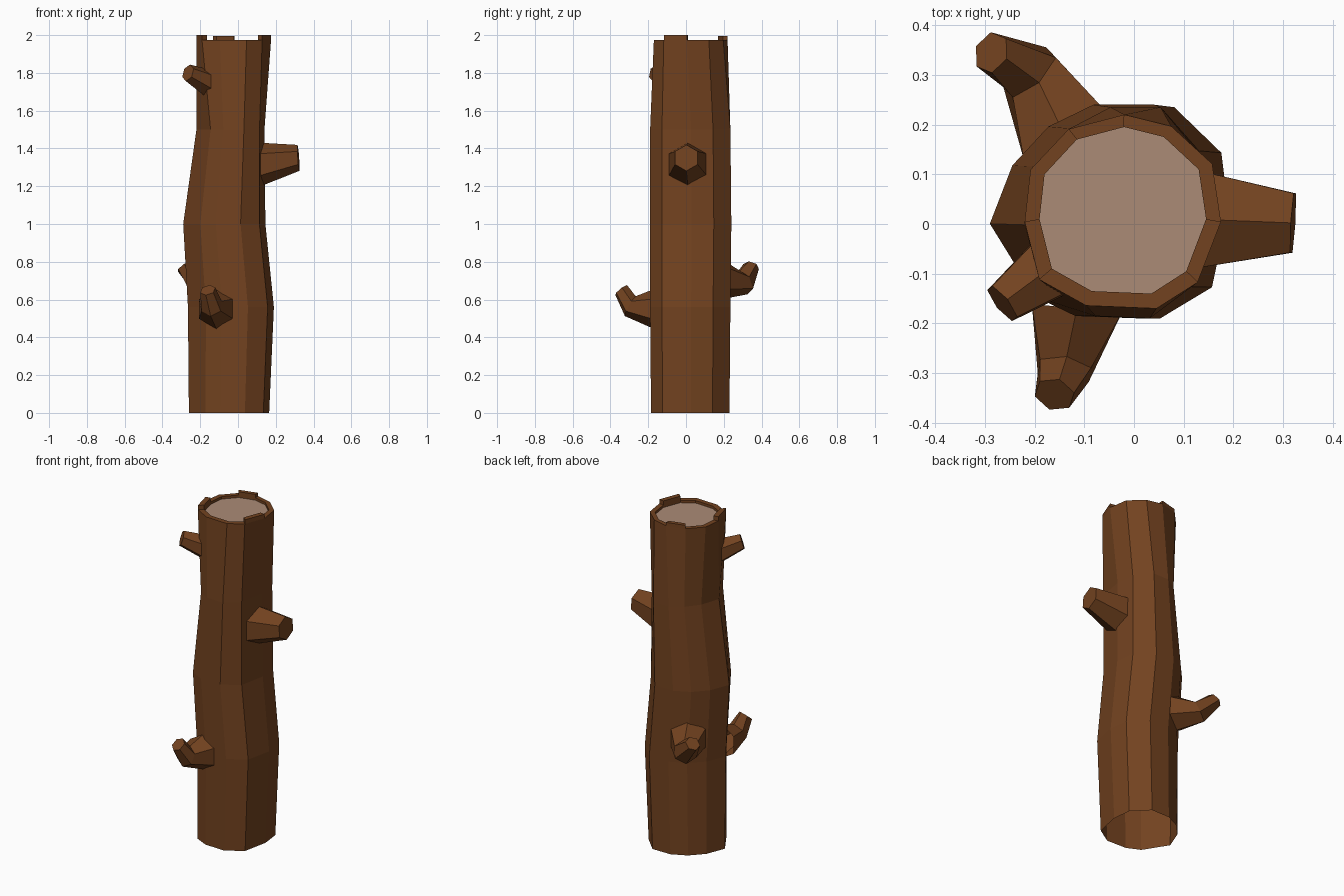
import bpy, bmesh, math
from mathutils import Vector

if "Cube" in bpy.data.objects:
    bpy.data.objects.remove(bpy.data.objects["Cube"])


def material(name, color):
    m = bpy.data.materials.new(name)
    m.diffuse_color = (*color, 1)
    m.use_nodes = True
    m.node_tree.nodes["Principled BSDF"].inputs["Base Color"].default_value = m.diffuse_color
    return m


bark = material("bark", (0.17, 0.055, 0.014))
wood = material("cut wood", (0.41, 0.26, 0.18))


def fit(shape, x0, x1, y0, y1, z):
    """Stretch an outline into a bounding box at height z."""
    xs, ys = zip(*shape)
    ax, bx, ay, by = min(xs), max(xs), min(ys), max(ys)
    return [Vector((x0 + (x - ax) / (bx - ax) * (x1 - x0),
                    y0 + (y - ay) / (by - ay) * (y1 - y0), z)) for x, y in shape]


def loft(name, rings, mat, cap_start=False, cap_end=False):
    """Skin counter-clockwise rings with flat quads."""
    bm = bmesh.new()
    loops = [[bm.verts.new(p) for p in r] for r in rings]
    n = len(rings[0])
    for a, b in zip(loops, loops[1:]):
        for i in range(n):
            j = (i + 1) % n
            bm.faces.new((a[i], a[j], b[j], b[i]))
    if cap_start:
        bm.faces.new(loops[0][::-1])
    if cap_end:
        bm.faces.new(loops[-1])
    mesh = bpy.data.meshes.new(name)
    bm.to_mesh(mesh)
    bm.free()
    mesh.materials.append(mat)
    ob = bpy.data.objects.new(name, mesh)
    bpy.context.collection.objects.link(ob)
    return ob


# Trunk outlines, counter-clockwise, 11 sides
body = [(-.06, .245), (-.16, .20), (-.24, .12), (-.29, 0), (-.19, -.15), (-.10, -.19),
        (.045, -.195), (.155, -.13), (.19, .03), (.175, .15), (.075, .245)]
cut = [(-.02, .195), (-.115, .17), (-.18, .10), (-.19, .01), (-.165, -.09), (-.085, -.135),
       (.035, -.14), (.105, -.095), (.145, .01), (.13, .11), (.06, .175)]

# Trunk with bark rim, open at the bottom
TOP = 1.975
outer = fit(cut, -.22, .175, -.17, .22, TOP)
inner = fit(cut, -.19, .145, -.14, .195, TOP)
floor = [Vector((p.x, p.y, TOP - 0.015)) for p in inner]
loft("trunk", [fit(body, -.26, .165, -.185, .23, 0),
               fit(body, -.265, .19, -.19, .235, .56),
               fit(body, -.29, .145, -.19, .24, 1.0),
               fit(body, -.22, .14, -.19, .235, 1.5),
               outer, inner, floor], bark)

# Cut wood disc inside the rim
loft("cut_face", [floor], wood, cap_end=True)

# Raised bark chips on the rim
for k, (i, h) in enumerate([(0, 1.995), (3, 2.0), (7, 2.0)]):
    j = i + 1
    low = [outer[i], outer[j], inner[j], inner[i]]
    loft(f"bark_chip_{k + 1}", [low, [Vector((p.x, p.y, h)) for p in low]],
         bark, cap_end=True)


def branch(name, stations):
    """Six-sided tapering stub; stations are (centre, direction, radius)."""
    rings = []
    for c, d, r in stations:
        d = Vector(d).normalized()
        side = Vector((0, 0, 1)).cross(d).normalized()
        up = d.cross(side)
        rings.append([Vector(c) + r * (math.cos(a) * side + math.sin(a) * up)
                      for a in (math.pi / 6 + k * math.pi / 3 for k in range(6))])
    loft(name, rings, bark, cap_end=True)


# Branch stubs
branch("right_branch", [((.12, .01, 1.315), (1, 0, 0), .115),
                        ((.32, .002, 1.35), (1, -.06, .07), .069)])
branch("back_branch", [((-.14, .18, .71), (-.5, .85, 0), .11),
                       ((-.21, .305, .69), (-.6, .65, .4), .068),
                       ((-.287, .345, .775), (-.6, .25, .8), .043)])
branch("front_branch", [((-.115, -.17, .55), (-.1, -1, 0), .105),
                        ((-.14, -.295, .565), (-.15, -.9, .5), .06),
                        ((-.16, -.343, .65), (-.2, -.6, .75), .042)])
branch("upper_left_branch", [((-.15, -.075, 1.74), (-.75, -.6, .2), .075),
                             ((-.265, -.16, 1.80), (-.75, -.6, .3), .046)])
